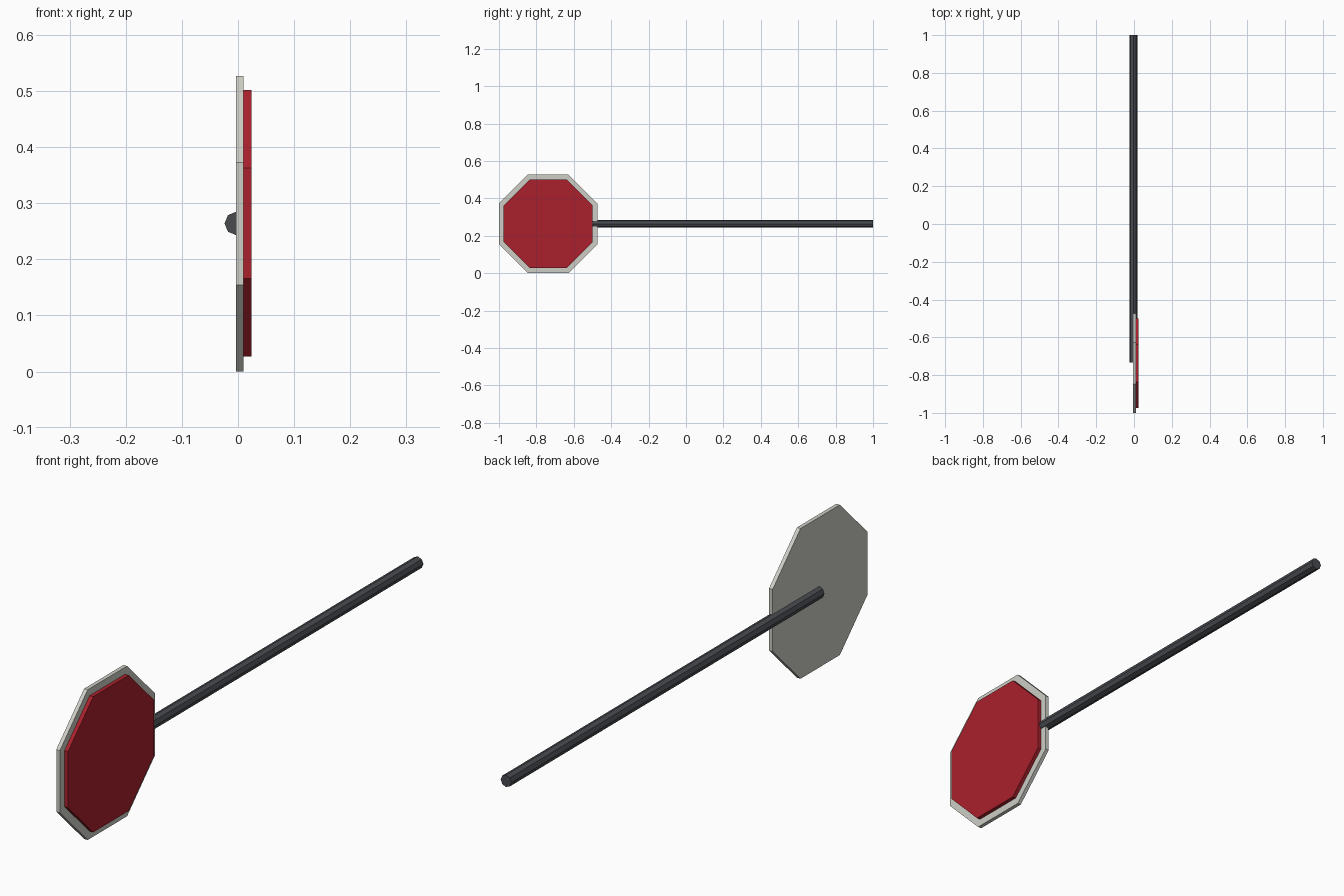
import bpy
import math
from mathutils import Matrix

if "Cube" in bpy.data.objects:
    bpy.data.objects.remove(bpy.data.objects["Cube"])

CY, CZ = -0.737, 0.2635  # centre of the sign face


def material(name, color):
    mat = bpy.data.materials.new(name)
    mat.diffuse_color = (*color, 1.0)
    mat.use_nodes = True
    mat.node_tree.nodes["Principled BSDF"].inputs["Base Color"].default_value = mat.diffuse_color
    return mat


def prism(name, radius, start, end, axis, offset, turn, mat):
    """Eight-sided flat-shaded prism running from start to end along an axis."""
    bpy.ops.mesh.primitive_cylinder_add(vertices=8, radius=radius, depth=end - start)
    obj = bpy.context.object
    obj.name = name
    mid = (start + end) / 2
    if axis == 'X':
        tilt, place = Matrix.Rotation(math.pi / 2, 4, 'Y'), (mid, *offset)
    else:
        tilt, place = Matrix.Rotation(math.pi / 2, 4, 'X'), (offset[0], mid, offset[1])
    obj.data.transform(Matrix.Translation(place) @ tilt @ Matrix.Rotation(turn, 4, 'Z'))
    obj.data.materials.append(mat)
    return obj


white = material("off_white", (0.62, 0.62, 0.57))
red = material("red", (0.40, 0.015, 0.025))
dark = material("dark_metal", (0.065, 0.07, 0.08))

corner = 1 / math.cos(math.pi / 8)  # apothem to corner radius
flat = math.pi / 8                  # turn so flat edges face up and sideways

# Backing plate, forming the pale border
prism("sign_plate", 0.263 * corner, -0.004, 0.010, 'X', (CY, CZ), flat, white)
# Raised coloured face
prism("sign_face", 0.2375 * corner, 0.010, 0.024, 'X', (CY, CZ + 0.001), flat, red)
# Pole, ending behind the middle of the sign
prism("pole", 0.021, -0.732, 1.0, 'Y', (-0.003, CZ + 0.0005), 0, dark)
